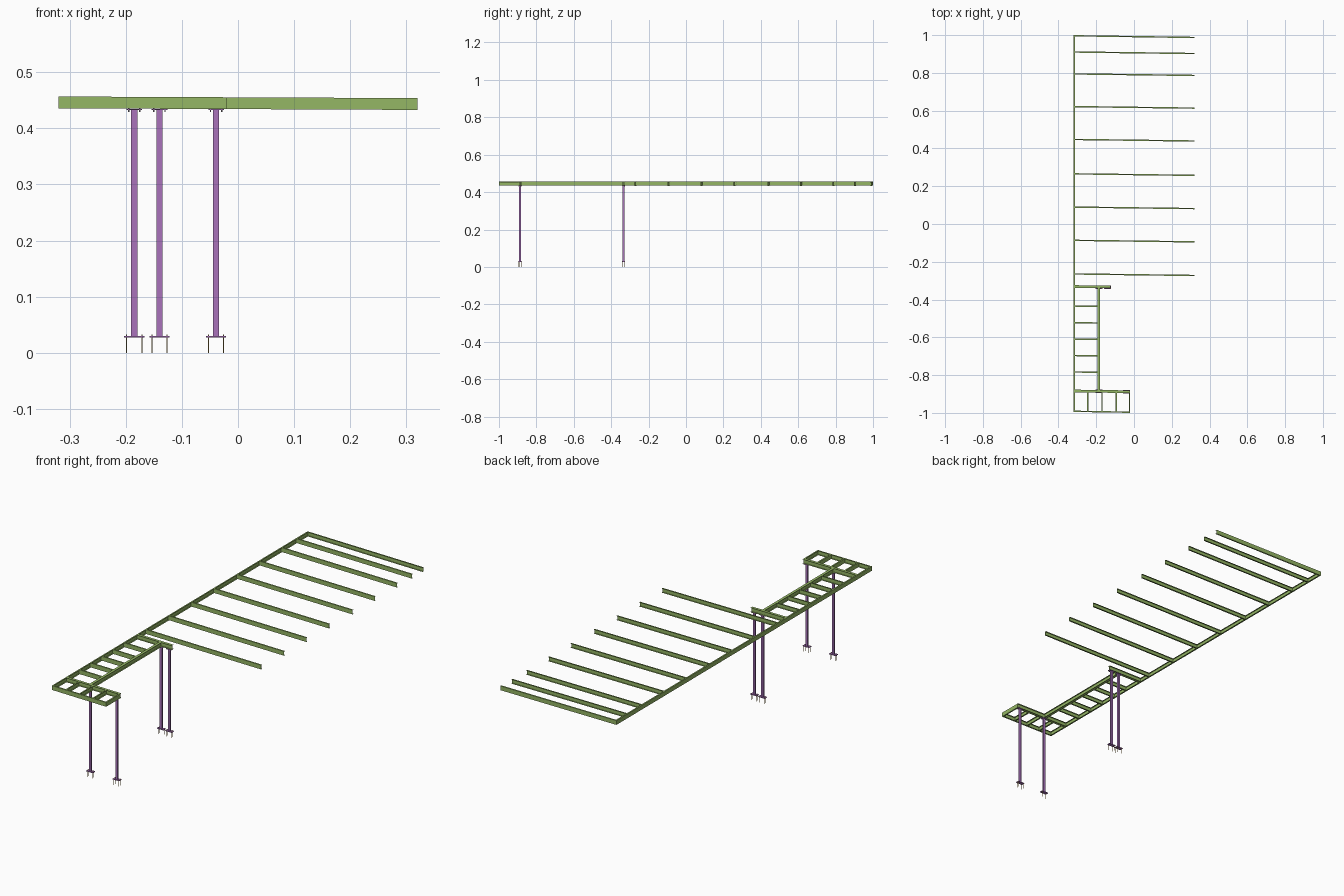
import bpy, bmesh
from mathutils import Vector

if "Cube" in bpy.data.objects:
    bpy.data.objects.remove(bpy.data.objects["Cube"])


def material(name, rgb):
    m = bpy.data.materials.new(name)
    m.diffuse_color = (*rgb, 1)
    m.use_nodes = True
    m.node_tree.nodes["Principled BSDF"].inputs["Base Color"].default_value = m.diffuse_color
    return m


GREEN = material("green_steel", (0.30, 0.47, 0.13))
PURPLE = material("purple_steel", (0.40, 0.17, 0.50))
GREY = material("plate_grey", (0.38, 0.33, 0.40))
BRASS = material("bolt_brass", (0.55, 0.38, 0.12))

H, F, T = 0.021, 0.007, 0.0012     # channel height, flange width, thickness
COL_TOP = 0.4325


def level(x):
    """Height of the frame centre: it falls slightly towards +x."""
    return 0.4462 - 0.0045 * (x + 0.318)


def finish(name, bm, mat):
    bmesh.ops.recalc_face_normals(bm, faces=bm.faces)
    me = bpy.data.meshes.new(name)
    bm.to_mesh(me)
    bm.free()
    me.materials.append(mat)
    ob = bpy.data.objects.new(name, me)
    bpy.context.collection.objects.link(ob)
    return ob


def prism(name, a, b, profile, side, mat):
    """Sweep a (sideways, up) profile straight from a to b."""
    bm = bmesh.new()
    side, up = Vector(side), Vector((0, 0, 1))
    rings = [[bm.verts.new(Vector(p) + side * u + up * v) for u, v in profile]
             for p in (a, b)]
    n = len(profile)
    for i in range(n):
        j = (i + 1) % n
        bm.faces.new((rings[0][i], rings[0][j], rings[1][j], rings[1][i]))
    for r in rings:
        bm.faces.new(r)
    return finish(name, bm, mat)


CHANNEL = [(0, -H/2), (F, -H/2), (F, -H/2 + T), (T, -H/2 + T),
           (T, H/2 - T), (F, H/2 - T), (F, H/2), (0, H/2)]


def channel(name, a, b, side):
    """C section with its web on the line a-b and flanges towards side."""
    p, q = ((x, y, level(x)) for x, y in (a, b))
    prism(name, p, q, CHANNEL, side, GREEN)


def double_channel(name, a, b, side):
    """Two channels back to back."""
    channel(name + "_a", a, b, side)
    channel(name + "_b", a, b, tuple(-s for s in side))


def box(name, c, size, mat):
    bm = bmesh.new()
    bmesh.ops.create_cube(bm, size=1)
    for v in bm.verts:
        v.co = Vector(c) + Vector([v.co[i] * size[i] for i in range(3)])
    return finish(name, bm, mat)


def bolts(name, x, y, dx, dy, z0, z1, r, mat):
    """Four round bolts in a rectangle."""
    bm = bmesh.new()
    for sx in (-1, 1):
        for sy in (-1, 1):
            res = bmesh.ops.create_cone(bm, cap_ends=True, segments=8, radius1=r,
                                        radius2=r, depth=z1 - z0)
            bmesh.ops.translate(bm, verts=res["verts"],
                                vec=(x + sx * dx, y + sy * dy, (z0 + z1) / 2))
    return finish(name, bm, mat)


# Long edge beam along the left side
channel("edge_beam", (-0.32, -0.995), (-0.32, 1.0), (1, 0, 0))

# Long cantilever joists, slightly skewed
ys = [-0.268, -0.09, 0.086, 0.262, 0.444, 0.618, 0.791, 0.907]
for i, y in enumerate(ys):
    channel(f"long_joist_{i}", (-0.318, y), (0.32, y - 0.008), (0, 1, 0))
channel("end_joist", (-0.318, 1.0), (0.32, 0.991), (0, -1, 0))

# Walkway: inner double beam, cross beam and short joists
double_channel("walkway_beam", (-0.187, -0.879), (-0.187, -0.337), (1, 0, 0))
double_channel("walkway_end_beam", (-0.318, -0.331), (-0.125, -0.333), (0, 1, 0))
for i, y in enumerate((-0.438, -0.526, -0.613, -0.70, -0.787)):
    channel(f"walkway_joist_{i}", (-0.318, y), (-0.190, y - 0.0015), (0, 1, 0))

# Landing at the front
channel("landing_front_beam", (-0.32, -0.995), (-0.02, -1.0), (0, 1, 0))
double_channel("landing_back_beam", (-0.318, -0.884), (-0.02, -0.888), (0, 1, 0))
channel("landing_side_beam", (-0.02, -0.999), (-0.02, -0.888), (-1, 0, 0))
for i, x in enumerate((-0.248, -0.173, -0.098)):
    channel(f"landing_joist_{i}", (x, -0.995), (x, -0.888), (1, 0, 0))

# Posts with base plates, anchors, cap plates and cap bolts
posts = [(-0.185, -0.886), (-0.039, -0.888), (-0.185, -0.334), (-0.140, -0.334)]
for i, (x, y) in enumerate(posts):
    box(f"post_{i}", (x, y, (0.03 + COL_TOP) / 2), (0.011, 0.009, COL_TOP - 0.03), PURPLE)
    box(f"base_plate_{i}", (x, y, 0.0285), (0.036, 0.018, 0.003), PURPLE)
    bolts(f"anchor_bolts_{i}", x, y, 0.0135, 0.006, 0.0, 0.033, 0.0009, BRASS)
    box(f"cap_plate_{i}", (x, y, COL_TOP + 0.001), (0.028, 0.016, 0.0025), PURPLE)
    bolts(f"cap_bolts_{i}", x, y, 0.010, 0.0055, COL_TOP - 0.003, COL_TOP + 0.005,
          0.0012, GREY)
